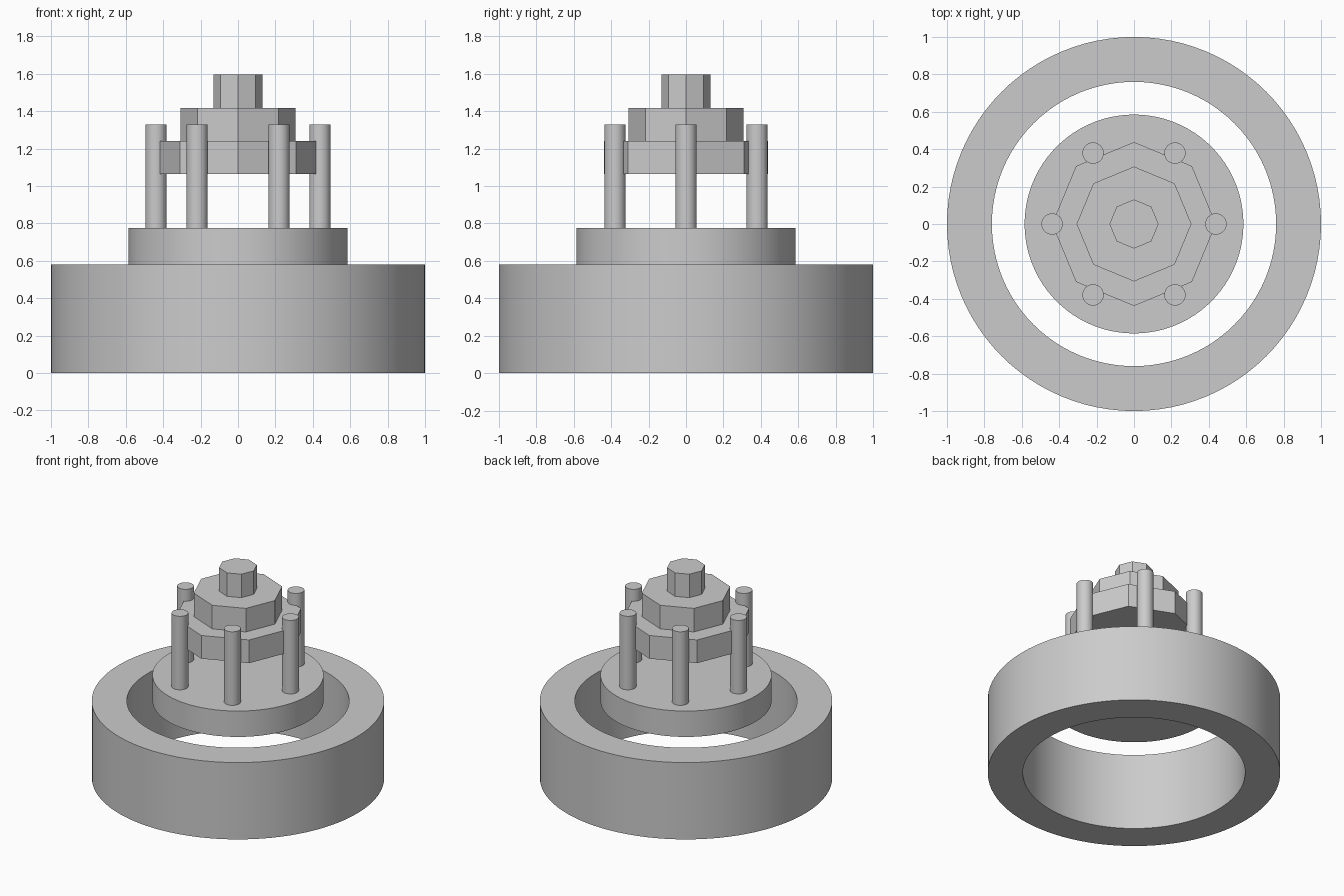
import bpy
import bmesh
from math import cos, sin, tau

cube = bpy.data.objects.get("Cube")
if cube:
    bpy.data.objects.remove(cube, do_unlink=True)

# One plain grey for everything
grey = bpy.data.materials.new("plain grey")
grey.use_nodes = True
colour = (0.6, 0.6, 0.6, 1)
grey.diffuse_color = colour
grey.node_tree.nodes["Principled BSDF"].inputs["Base Color"].default_value = colour


def lathe(name, profile, sides, closed=False, centre=(0, 0), smooth=True):
    """Turn a (radius, height) profile about a vertical axis."""
    bm = bmesh.new()
    rings = []
    for r, z in profile:
        rings.append([bm.verts.new((r * cos(tau * i / sides), r * sin(tau * i / sides), z))
                      for i in range(sides)])
    pairs = list(zip(rings, rings[1:]))
    if closed:
        pairs.append((rings[-1], rings[0]))
    else:
        bm.faces.new(rings[0])
        bm.faces.new(rings[-1])
    for a, b in pairs:
        for i in range(sides):
            j = (i + 1) % sides
            bm.faces.new((a[i], a[j], b[j], b[i]))
    bmesh.ops.recalc_face_normals(bm, faces=bm.faces)
    mesh = bpy.data.meshes.new(name)
    bm.to_mesh(mesh)
    bm.free()
    mesh.materials.append(grey)
    obj = bpy.data.objects.new(name, mesh)
    obj.location = (*centre, 0)
    bpy.context.collection.objects.link(obj)
    if smooth:
        bpy.ops.object.select_all(action="DESELECT")
        obj.select_set(True)
        bpy.context.view_layer.objects.active = obj
        bpy.ops.object.shade_smooth_by_angle()
    return obj


def prism(name, radius, bottom, top, sides, **options):
    return lathe(name, [(radius, bottom), (radius, top)], sides, **options)


# Open outer ring and the disc above it
lathe("outer_ring", [(1, 0), (1, 0.58), (0.76, 0.58), (0.76, 0)], 96, closed=True)
prism("disc", 0.585, 0.58, 0.775, 96)

# Six upright pins around the disc
for k in range(6):
    a = tau * k / 6
    prism(f"pin_{k + 1}", 0.057, 0.775, 1.33, 32, centre=(0.438 * cos(a), 0.438 * sin(a)))

# Stepped stack of octagonal blocks
prism("lower_octagon", 0.438, 1.065, 1.24, 8, smooth=False)
prism("middle_octagon", 0.307, 1.24, 1.418, 8, smooth=False)
prism("top_octagon", 0.131, 1.418, 1.595, 8, smooth=False)
